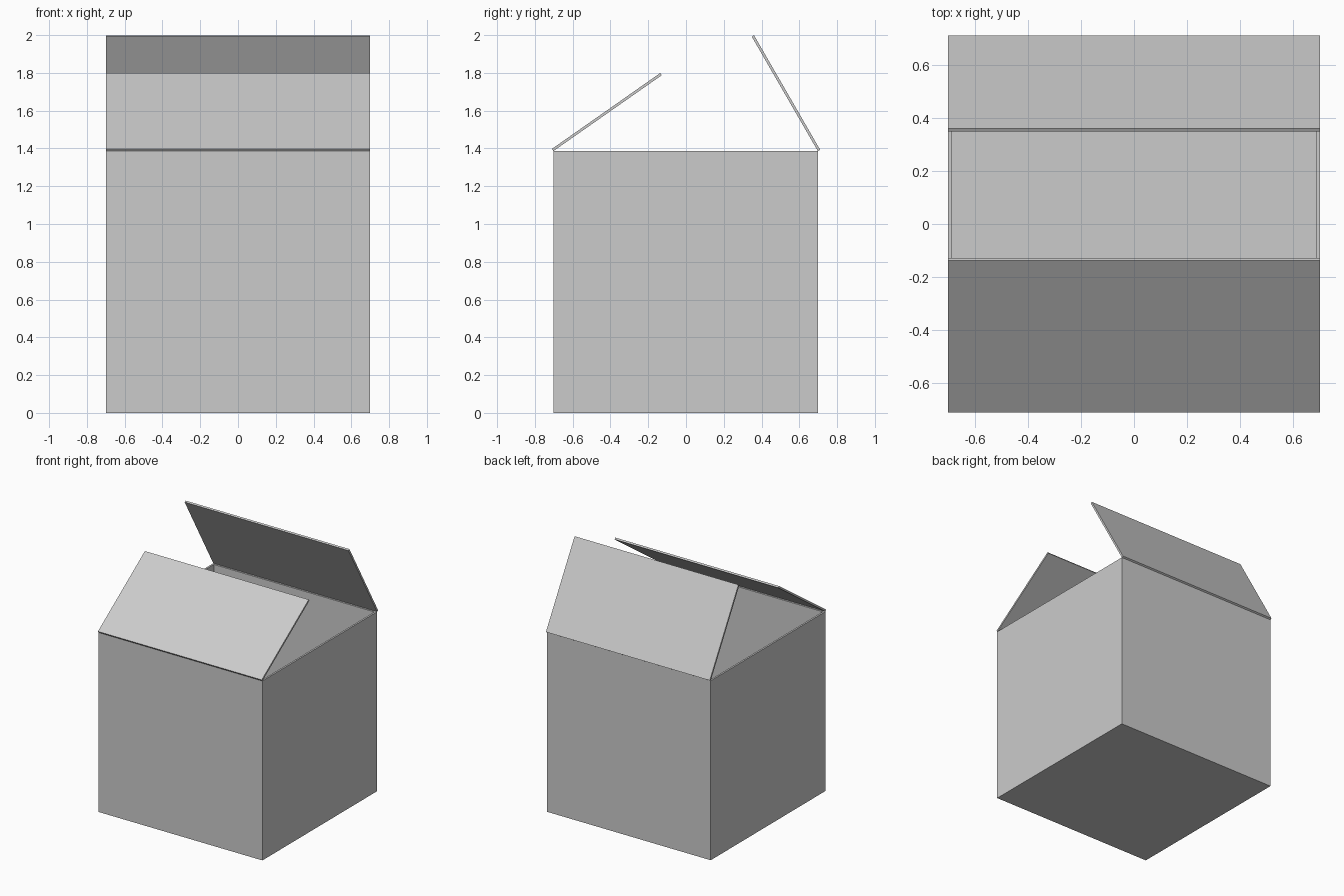
import bpy, bmesh
from math import radians
from mathutils import Matrix, Vector

old = bpy.data.objects.get("Cube")
if old:
    bpy.data.objects.remove(old, do_unlink=True)

SIDE, THICK, SHIFT = 1.4, 0.014, -0.002
RIM = SIDE - THICK

grey = bpy.data.materials.new("light_grey_card")
grey.use_nodes = True
grey.diffuse_color = (0.6, 0.6, 0.6, 1)
grey.node_tree.nodes["Principled BSDF"].inputs["Base Color"].default_value = (0.6, 0.6, 0.6, 1)


def block(name, size, centre, open_top=False):
    """Cuboid with its origin at the world origin, optionally without a top."""
    bm = bmesh.new()
    bmesh.ops.create_cube(bm, size=1)
    bmesh.ops.scale(bm, vec=size, verts=bm.verts)
    bmesh.ops.translate(bm, vec=centre, verts=bm.verts)
    if open_top:
        tops = [f for f in bm.faces if f.normal.z > 0.9]
        bmesh.ops.delete(bm, geom=tops, context='FACES_ONLY')
    mesh = bpy.data.meshes.new(name)
    bm.to_mesh(mesh)
    bm.free()
    mesh.materials.append(grey)
    obj = bpy.data.objects.new(name, mesh)
    bpy.context.collection.objects.link(obj)
    return obj


# Hollow box body with an even wall
body = block("box_body", (SIDE, SIDE, RIM), (0, SHIFT, RIM / 2), open_top=True)
shell = body.modifiers.new("wall", 'SOLIDIFY')
shell.thickness = THICK
shell.offset = -1
shell.use_even_offset = True

# Flaps hinged on the front and back rims
for name, side, angle in (("front_flap", -1, 35), ("back_flap", 1, 60)):
    flap = block(name, (SIDE, SIDE / 2, THICK), (0, -side * SIDE / 4, THICK / 2))
    hinge = Vector((0, SHIFT + side * SIDE / 2, RIM))
    flap.matrix_world = Matrix.Translation(hinge) @ Matrix.Rotation(-side * radians(angle), 4, 'X')
